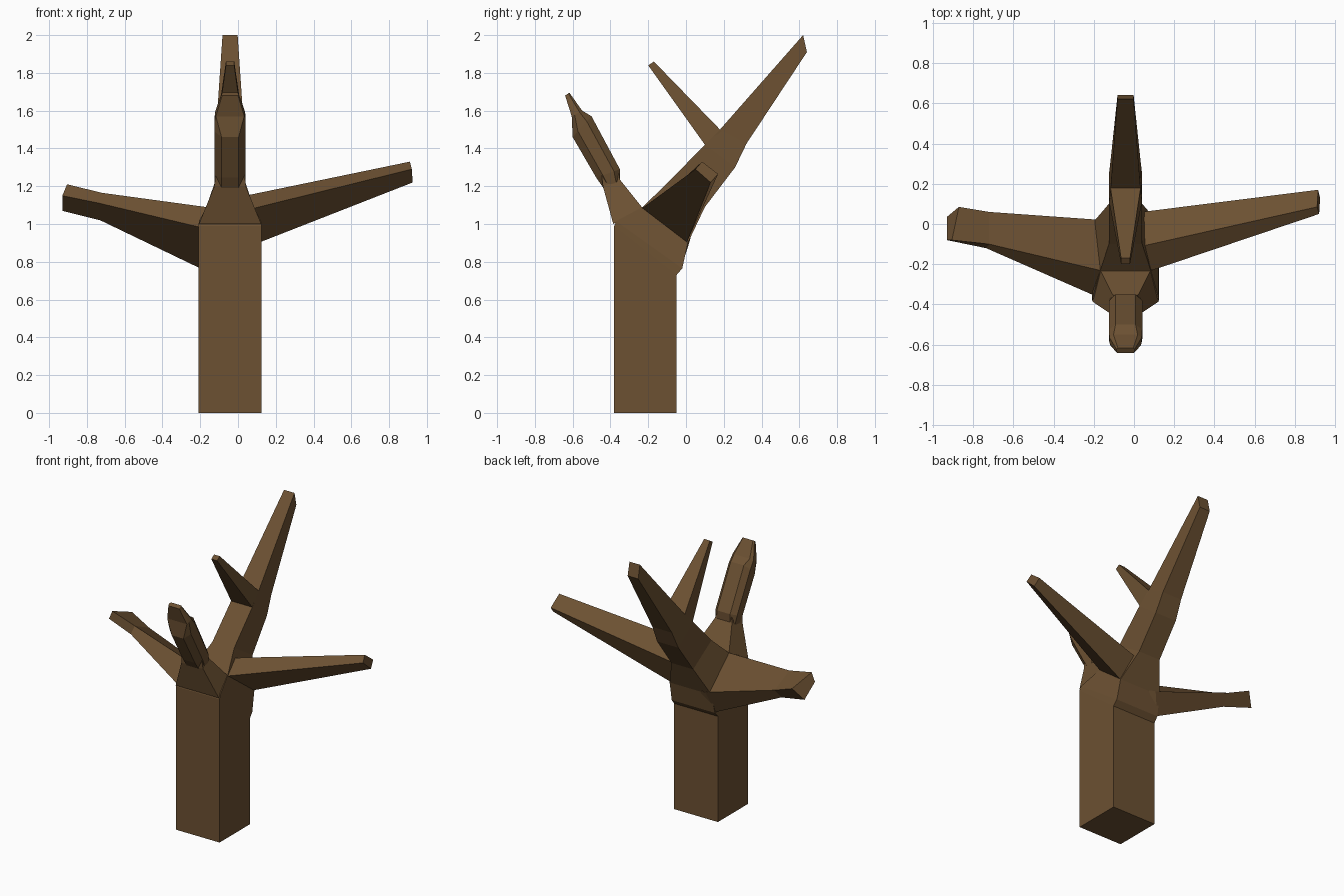
import bpy, bmesh

CX = -0.042  # centre plane of the trunk and upright branches

bark = bpy.data.materials.new("bark")
bark.diffuse_color = (0.15, 0.082, 0.032, 1)


def loft(name, rings):
    """Skin a series of equal-sized point rings and cap both ends."""
    bm = bmesh.new()
    rows = [[bm.verts.new(p) for p in r] for r in rings]
    n = len(rows[0])
    for a, b in zip(rows, rows[1:]):
        for i in range(n):
            j = (i + 1) % n
            bm.faces.new((a[i], a[j], b[j], b[i]))
    bm.faces.new(rows[0][::-1])
    bm.faces.new(rows[-1])
    bmesh.ops.recalc_face_normals(bm, faces=bm.faces)
    me = bpy.data.meshes.new(name)
    bm.to_mesh(me)
    bm.free()
    me.materials.append(bark)
    ob = bpy.data.objects.new(name, me)
    bpy.context.collection.objects.link(ob)
    return ob


def quad(front, back, wf, wb=None):
    """Four-sided section from front/back (y, z) points and half widths."""
    wb = wf if wb is None else wb
    (fy, fz), (by, bz) = front, back
    return [(CX - wf, fy, fz), (CX + wf, fy, fz), (CX + wb, by, bz), (CX - wb, by, bz)]


def octagon(front, back, w, wf, wb):
    """Eight-sided section with narrower front and back faces."""
    (fy, fz), (by, bz) = front, back
    at = lambda t: (fy + (by - fy) * t, fz + (bz - fz) * t)
    c, d = at(0.28), at(0.75)
    return [(CX - wf, fy, fz), (CX + wf, fy, fz), (CX + w, *c), (CX + w, *d),
            (CX + wb, by, bz), (CX - wb, by, bz), (CX - w, *d), (CX - w, *c)]


# Square trunk bending back into the crotch
loft("trunk", [
    quad((-0.38, 0), (-0.05, 0), 0.167),
    quad((-0.38, 0.99), (-0.05, 0.73), 0.167),
    quad((-0.37, 1.015), (-0.02, 0.765), 0.165),
    quad((-0.23, 1.09), (0.01, 0.90), 0.125, 0.16),
])

# Tall rear branch
loft("rear_branch", [
    quad((-0.23, 1.09), (0.01, 0.90), 0.125, 0.16),
    quad((-0.10, 1.215), (0.10, 1.09), 0.083),
    quad((0.10, 1.42), (0.26, 1.30), 0.081),
    quad((0.18, 1.50), (0.32, 1.425), 0.074),
    quad((0.62, 2.0), (0.64, 1.91), 0.04),
])

# Twig leaning forward from the rear branch
loft("rear_twig", [
    quad((0.13, 1.36), (0.23, 1.45), 0.078, 0.07),
    quad((0.10, 1.42), (0.18, 1.50), 0.08, 0.075),
    quad((-0.20, 1.84), (-0.17, 1.86), 0.022),
])

# Front branch: flared foot, bevelled shaft, tapered tip
loft("front_branch_foot", [
    quad((-0.385, 1.0), (-0.23, 1.085), 0.165, 0.125),
    quad((-0.44, 1.20), (-0.35, 1.235), 0.083, 0.065),
    quad((-0.45, 1.29), (-0.36, 1.30), 0.075, 0.05),
])
loft("front_branch_shaft", [
    octagon((-0.43, 1.18), (-0.35, 1.235), 0.075, 0.045, 0.05),
    octagon((-0.475, 1.245), (-0.35, 1.29), 0.083, 0.045, 0.05),
    octagon((-0.60, 1.46), (-0.50, 1.57), 0.083, 0.045, 0.05),
    octagon((-0.605, 1.57), (-0.55, 1.60), 0.08, 0.075, 0.06),
    octagon((-0.64, 1.68), (-0.617, 1.695), 0.045, 0.042, 0.038),
])

# Long right branch
loft("right_branch", [
    [(-0.02, -0.22, 1.05), (-0.02, 0.0, 0.91), (-0.02, 0.09, 1.07), (-0.02, -0.10, 1.17)],
    [(0.09, -0.23, 1.085), (0.12, 0.005, 0.905), (0.04, 0.06, 1.07), (0.04, -0.11, 1.15)],
    [(0.92, 0.05, 1.29), (0.925, 0.13, 1.22), (0.915, 0.17, 1.265), (0.91, 0.085, 1.33)],
])

# Left branch with a kinked end
loft("left_branch", [
    [(-0.04, -0.23, 1.06), (-0.04, -0.34, 0.97), (-0.04, -0.04, 0.78), (-0.04, 0.0, 0.90)],
    [(-0.17, -0.23, 1.09), (-0.21, -0.35, 0.985), (-0.21, -0.025, 0.77), (-0.16, 0.02, 0.91)],
    [(-0.72, -0.10, 1.165), (-0.735, -0.12, 1.11), (-0.73, 0.0, 1.02), (-0.72, 0.06, 1.09)],
    [(-0.905, -0.08, 1.21), (-0.93, -0.08, 1.15), (-0.93, 0.035, 1.07), (-0.87, 0.085, 1.15)],
])
